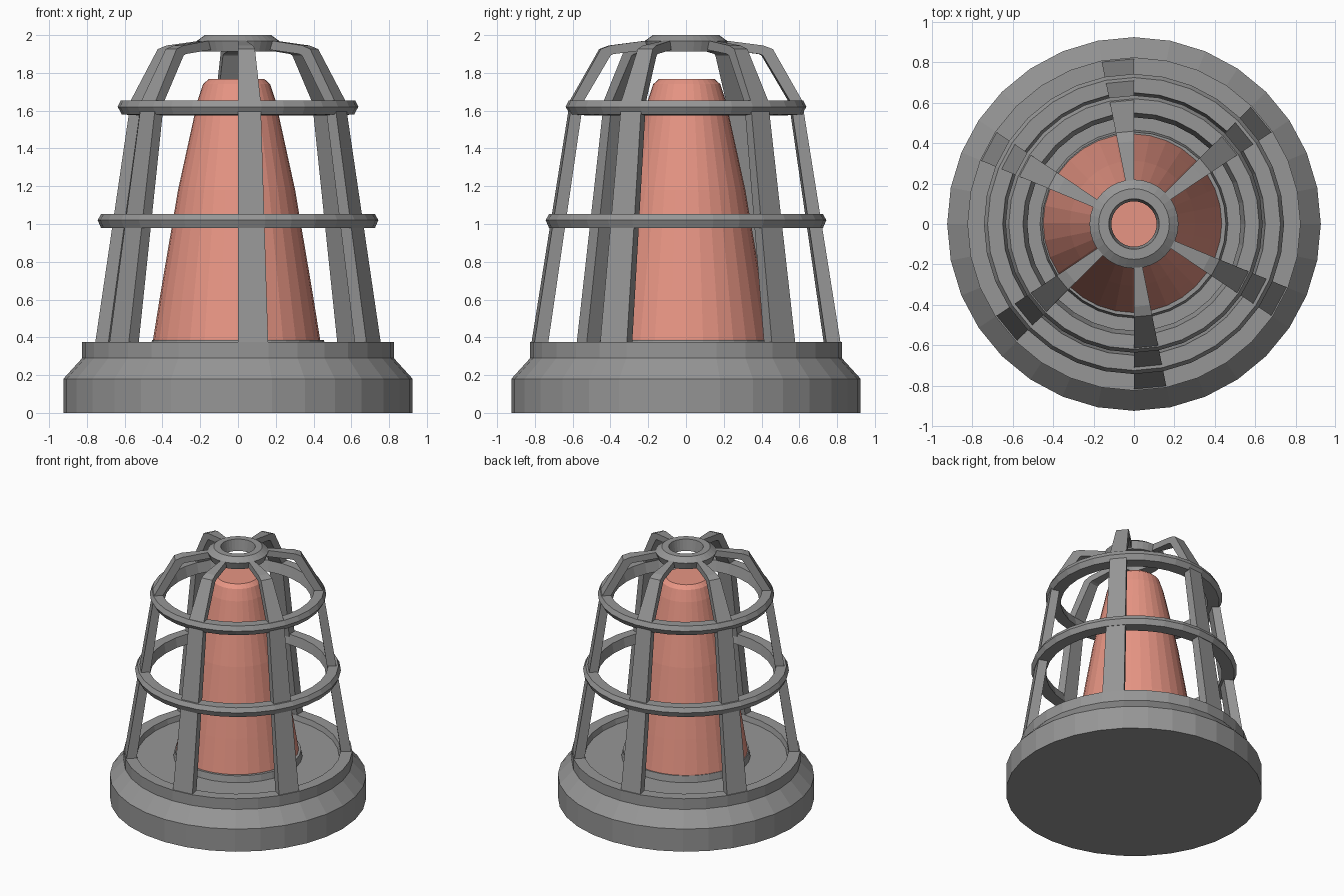
import bpy, bmesh
from math import sin, cos, radians

if "Cube" in bpy.data.objects:
    bpy.data.objects.remove(bpy.data.objects["Cube"])

SIDES = 32
STEP = 360 / SIDES


def paint(name, color):
    m = bpy.data.materials.new(name)
    m.diffuse_color = color
    m.use_nodes = True
    m.node_tree.nodes["Principled BSDF"].inputs["Base Color"].default_value = m.diffuse_color
    return m


metal = paint("dark_metal", (0.305, 0.305, 0.305, 1))
glass = paint("salmon_glass", (0.8, 0.3, 0.23, 1))


def point(r, z, k):
    a = radians(-90 + STEP * k)
    return (r * cos(a), r * sin(a), z)


def finish(name, bm, material):
    bmesh.ops.recalc_face_normals(bm, faces=bm.faces)
    mesh = bpy.data.meshes.new(name)
    bm.to_mesh(mesh)
    bm.free()
    mesh.materials.append(material)
    obj = bpy.data.objects.new(name, mesh)
    bpy.context.collection.objects.link(obj)
    return obj


def lathe(name, profile, loop=False, material=metal):
    """Revolve (r, z) points; a loop makes a ring, otherwise both ends are capped."""
    bm = bmesh.new()
    rows = [[bm.verts.new(point(r, z, k)) for k in range(SIDES)] for r, z in profile]
    pairs = list(zip(rows, rows[1:]))
    if loop:
        pairs.append((rows[-1], rows[0]))
    else:
        bm.faces.new(rows[0])
        bm.faces.new(rows[-1])
    for a, b in pairs:
        for k in range(SIDES):
            n = (k + 1) % SIDES
            bm.faces.new((a[k], a[n], b[n], b[k]))
    return finish(name, bm, material)


def wedge_bar(name, outer, inner, k):
    """Bar that fills one side of the circle between two (r, z) paths."""
    bm = bmesh.new()
    rings = []
    for o, i in zip(outer, inner):
        rings.append([bm.verts.new(point(*p, s)) for p, s in
                      ((o, k), (o, k + 1), (i, k + 1), (i, k))])
    bm.faces.new(rings[0])
    bm.faces.new(rings[-1])
    for a, b in zip(rings, rings[1:]):
        for j in range(4):
            n = (j + 1) % 4
            bm.faces.new((a[j], a[n], b[n], b[j]))
    return finish(name, bm, metal)


# Base with raised rim, recessed floor and low lamp collar
lathe("base", [(0.925, 0), (0.925, 0.18), (0.825, 0.29), (0.825, 0.375), (0.74, 0.375),
               (0.73, 0.335), (0.465, 0.335), (0.455, 0.385), (0.43, 0.385)])

# Tapered lamp, very slightly off centre
lamp = lathe("lamp", [(0.442, 0.37), (0.442, 0.39), (0.40, 0.65), (0.31, 1.18),
                      (0.206, 1.655), (0.178, 1.74), (0.148, 1.767)], material=glass)
lamp.location = (-0.0075, 0.004, 0)

# Cage bars
outer = [(0.82, 0.36), (0.614, 1.655), (0.46, 1.926), (0.41, 1.945), (0.18, 1.975)]
inner = [(0.745, 0.36), (0.555, 1.645), (0.407, 1.892), (0.39, 1.90), (0.18, 1.925)]
for n, k in enumerate((0, 5, 11, 16, 21, 27)):
    wedge_bar(f"cage_bar_{n + 1}", outer, inner, k)

# Cage hoops
lathe("lower_hoop", [(0.65, 1.053), (0.725, 1.053), (0.743, 1.02), (0.725, 0.979),
                     (0.635, 0.979)], loop=True)
lathe("upper_hoop", [(0.55, 1.655), (0.62, 1.655), (0.637, 1.62), (0.615, 1.58),
                     (0.528, 1.575)], loop=True)

# Top hub
lathe("top_hub", [(0.125, 2.0), (0.175, 2.0), (0.22, 1.968), (0.20, 1.912),
                  (0.112, 1.912)], loop=True)
